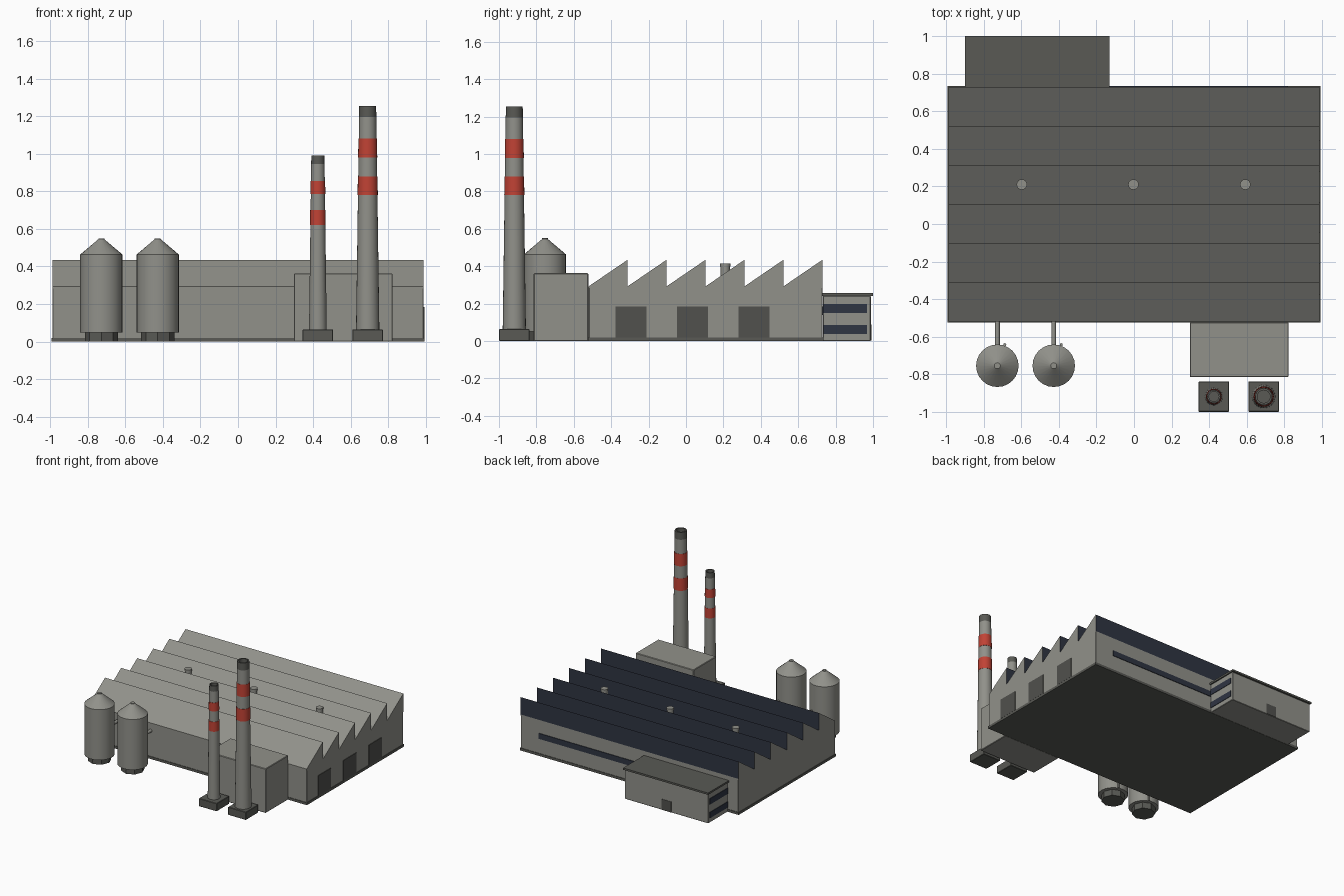
import bpy, bmesh, math
from mathutils import Vector

cube = bpy.data.objects.get("Cube")
if cube:
    bpy.data.objects.remove(cube, do_unlink=True)


def material(name, rgb):
    m = bpy.data.materials.new(name)
    m.use_nodes = True
    m.diffuse_color = (*rgb, 1)
    m.node_tree.nodes["Principled BSDF"].inputs["Base Color"].default_value = (*rgb, 1)
    return m


CONCRETE = material("concrete grey", (0.283, 0.283, 0.255))
DARK = material("dark grey", (0.1, 0.101, 0.09))
DOOR = material("door grey", (0.082, 0.082, 0.075))
GLASS = material("navy glass", (0.028, 0.035, 0.055))
RED = material("warning red", (0.53, 0.055, 0.035))


def finish(name, bm, mats, smooth=False):
    bmesh.ops.recalc_face_normals(bm, faces=bm.faces)
    mesh = bpy.data.meshes.new(name)
    bm.to_mesh(mesh)
    bm.free()
    for m in mats:
        mesh.materials.append(m)
    ob = bpy.data.objects.new(name, mesh)
    bpy.context.collection.objects.link(ob)
    if smooth:
        bpy.ops.object.select_all(action='DESELECT')
        ob.select_set(True)
        bpy.context.view_layer.objects.active = ob
        bpy.ops.object.shade_smooth_by_angle(angle=math.radians(35))
    return ob


def box(name, xs, ys, zs, mat, bevel=0.0):
    bm = bmesh.new()
    bmesh.ops.create_cube(bm, size=1)
    for v in bm.verts:
        v.co = Vector([(a + b) / 2 + c * (b - a) for (a, b), c in zip((xs, ys, zs), v.co)])
    if bevel:
        bmesh.ops.bevel(bm, geom=bm.edges[:], offset=bevel, segments=1, affect='EDGES')
    return finish(name, bm, [mat])


def lathe(name, x, y, profile, mats, rule=None, sides=24):
    """Revolve (radius, height) points about a vertical axis and cap both ends."""
    bm = bmesh.new()
    rings = []
    for r, z in profile:
        rings.append([bm.verts.new((x + r * math.cos(a), y + r * math.sin(a), z))
                      for a in (math.tau * i / sides for i in range(sides))])
    for k in range(len(rings) - 1):
        for i in range(sides):
            j = (i + 1) % sides
            f = bm.faces.new((rings[k][i], rings[k][j], rings[k + 1][j], rings[k + 1][i]))
            if rule:
                f.material_index = rule(k)
    for ring, k in ((rings[0], 0), (rings[-1], len(rings) - 2)):
        f = bm.faces.new(ring)
        if rule:
            f.material_index = rule(k)
    return finish(name, bm, mats, smooth=sides > 8)


# Main hall body, plinth and back window
W, FRONT, BACK, EAVE, RIDGE, TEETH = 0.987, -0.52, 0.73, 0.293, 0.435, 6
box("main_hall", (-W, W), (FRONT, BACK), (0.004, EAVE), CONCRETE, 0.003)
box("hall_plinth", (-W - 0.004, W + 0.004), (FRONT - 0.004, BACK + 0.004), (0, 0.02), DARK)
box("hall_back_window", (-0.82, 0.82), (BACK, BACK + 0.005), (0.14, 0.185), GLASS)

# Sawtooth roof: one profile extruded across the width, glazed on its steep faces
pitch = (BACK - FRONT) / TEETH
bm = bmesh.new()
outline = [(FRONT, EAVE - 0.01), (FRONT, EAVE)]
for i in range(1, TEETH + 1):
    outline += [(FRONT + i * pitch, RIDGE), (FRONT + i * pitch, EAVE)]
outline.append((BACK, EAVE - 0.01))
side = bm.faces.new([bm.verts.new((-W, y, z)) for y, z in outline])
geom = bmesh.ops.extrude_face_region(bm, geom=[side])["geom"]
bmesh.ops.translate(bm, vec=(2 * W, 0, 0), verts=[g for g in geom if isinstance(g, bmesh.types.BMVert)])
bmesh.ops.recalc_face_normals(bm, faces=bm.faces)
for f in bm.faces:
    if f.normal.y > 0.9 and f.calc_center_median().z > EAVE:
        f.material_index = 1
finish("sawtooth_roof", bm, [CONCRETE, GLASS])

# Loading doors
for n, y in enumerate((-0.293, 0.034, 0.363)):
    box(f"loading_door_{n + 1}", (W, W + 0.005), (y - 0.083, y + 0.083), (0.02, 0.185), DOOR)

# Roof vents
for n, x in enumerate((-0.597, -0.003, 0.592)):
    lathe(f"roof_vent_{n + 1}", x, 0.21,
          [(0.025, 0.33), (0.025, 0.4), (0.028, 0.4), (0.028, 0.415)], [CONCRETE], sides=16)

# Boiler house
box("boiler_house", (0.297, 0.822), (-0.815, FRONT - 0.002), (0, 0.363), CONCRETE, 0.004)

# Office wing
OX = (-0.893, -0.137)
box("office", OX, (BACK + 0.002, 0.988), (0.001, 0.242), CONCRETE, 0.003)
box("office_roof", (-0.9, -0.13), (BACK, 1.0), (0.242, 0.257), DARK)
box("office_door", (-0.56, -0.47), (0.988, 0.991), (0.003, 0.09), DOOR)
for end, x in (("left", OX[1]), ("right", OX[0] - 0.004)):
    for n, z in enumerate((0.038, 0.15)):
        box(f"office_window_{end}_{n + 1}", (x, x + 0.004), (0.735, 0.968), (z, z + 0.048), GLASS)


# Chimneys: tapering stacks with proud red bands and a dark hollow cap
def chimney(name, x, r0, r1, top, bands, cap):
    y, base = -0.918, 0.065

    def radius(z):
        return r0 + (r1 - r0) * (z - base) / (top - base)

    box(name + "_base", (x - 0.081, x + 0.081), (y - 0.081, y + 0.081), (0, base), DARK, 0.003)
    prof = [(radius(z), z) for z in (base, cap, top)]
    prof += [(r1 * 0.75, top), (r1 * 0.75, top - 0.04)]
    lathe(name, x, y, prof, [CONCRETE, DARK], lambda k: min(k, 1))
    for n, (lo, hi) in enumerate(bands):
        lathe(f"{name}_band_{n + 1}", x, y,
              [(radius(lo) + 0.002, lo), (radius(hi) + 0.002, hi)], [RED])


chimney("tall_chimney", 0.69, 0.062, 0.045, 1.255, ((0.78, 0.88), (0.98, 1.08)), 1.195)
chimney("short_chimney", 0.425, 0.047, 0.035, 0.99, ((0.62, 0.7), (0.785, 0.855)), 0.945)

# Silos with dark feet and grey feed pipes
for n, x in enumerate((-0.727, -0.427)):
    y = -0.754
    lathe(f"silo_{n + 1}", x, y, [(0.113, 0.05), (0.113, 0.463), (0.016, 0.545), (0.016, 0.55)], [CONCRETE])
    lathe(f"silo_base_{n + 1}", x, y, [(0.088, 0), (0.088, 0.05)], [DARK], sides=8)
    lathe(f"silo_riser_{n + 1}", x + 0.04, y + 0.112, [(0.008, 0.05), (0.008, 0.25)], [CONCRETE], sides=8)
    bm = bmesh.new()
    bmesh.ops.create_cone(bm, cap_ends=True, segments=12, radius1=0.013, radius2=0.013, depth=0.16)
    for v in bm.verts:
        v.co = Vector((x + v.co.x, -0.59 + v.co.z, 0.23 + v.co.y))
    finish(f"silo_pipe_{n + 1}", bm, [CONCRETE], smooth=True)
